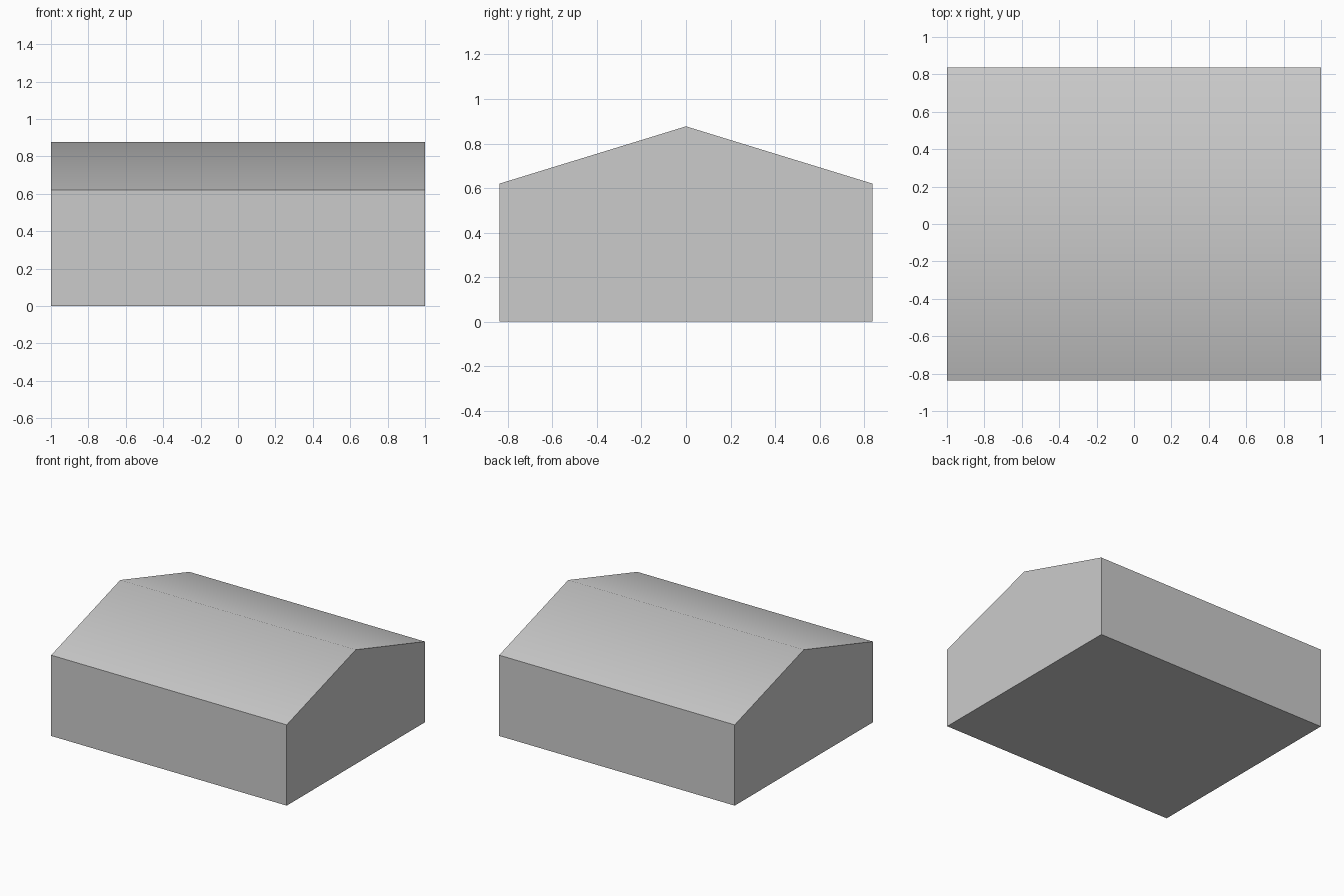
import bpy, bmesh, math

if "Cube" in bpy.data.objects:
    bpy.data.objects.remove(bpy.data.objects["Cube"])

# Gable-shaped cross-section (y, z), extruded along x
HALF_LENGTH, HALF_DEPTH, EAVE, RIDGE = 1.0, 0.837, 0.62, 0.877
profile = [(-HALF_DEPTH, 0), (HALF_DEPTH, 0), (HALF_DEPTH, EAVE),
           (0, RIDGE), (-HALF_DEPTH, EAVE)]

# Solid building block with walls, floor and pitched roof
bm = bmesh.new()
end = bm.faces.new([bm.verts.new((-HALF_LENGTH, y, z)) for y, z in profile])
extruded = bmesh.ops.extrude_face_region(bm, geom=[end], use_keep_orig=True)["geom"]
bmesh.ops.translate(bm, vec=(2 * HALF_LENGTH, 0, 0),
                    verts=[v for v in extruded if isinstance(v, bmesh.types.BMVert)])
bmesh.ops.recalc_face_normals(bm, faces=bm.faces)
mesh = bpy.data.meshes.new("gabled_building")
bm.to_mesh(mesh)
bm.free()
building = bpy.data.objects.new("gabled_building", mesh)
bpy.context.collection.objects.link(building)

# Soft ridge, sharp eaves and corners
bpy.context.view_layer.objects.active = building
building.select_set(True)
bpy.ops.object.shade_smooth_by_angle(angle=math.radians(40))
